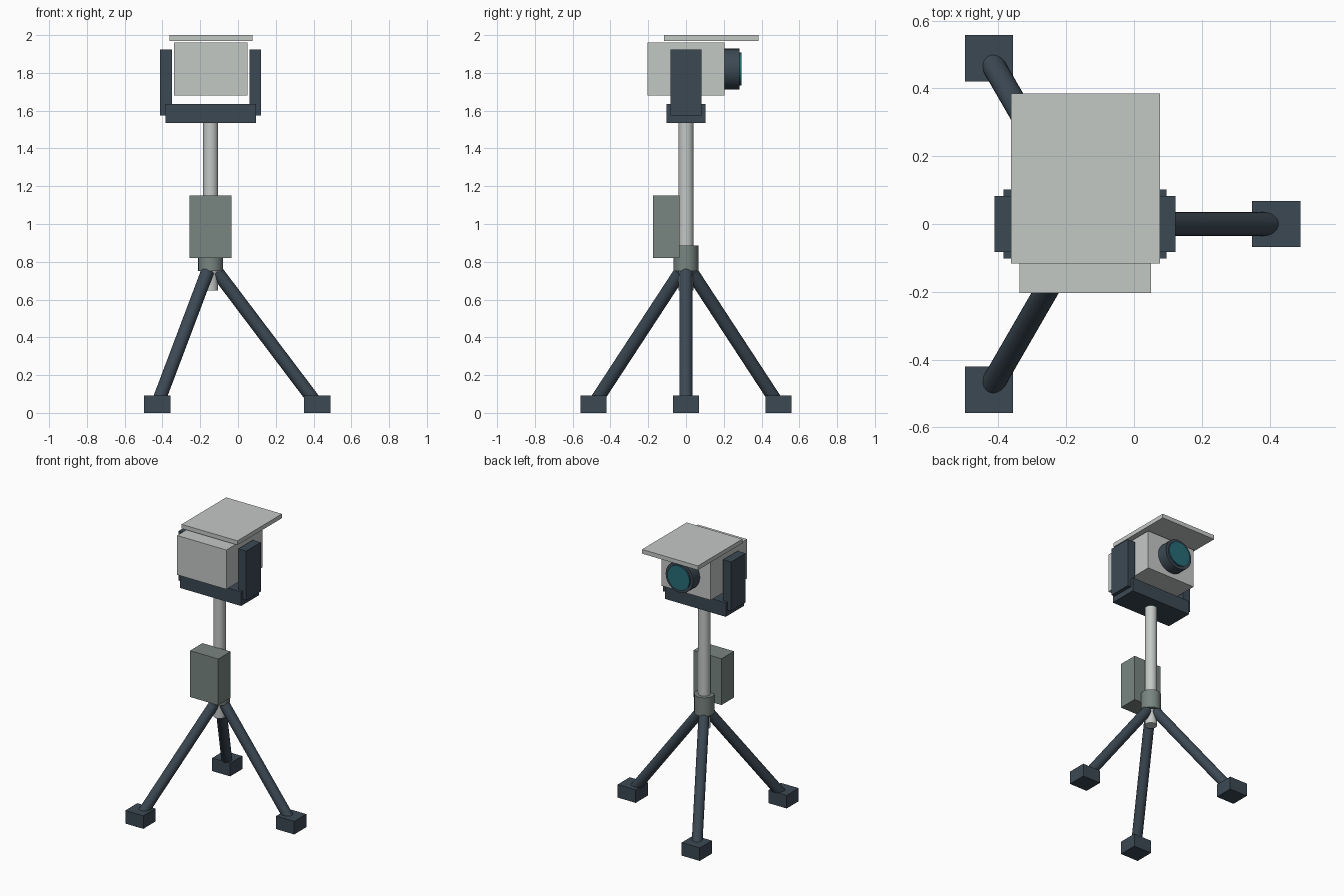
import bpy
import math
from mathutils import Vector

cube = bpy.data.objects.get("Cube")
if cube:
    bpy.data.objects.remove(cube, do_unlink=True)


def material(name, r, g, b):
    mat = bpy.data.materials.new(name)
    mat.use_nodes = True
    mat.diffuse_color = (r, g, b, 1)
    shader = next(n for n in mat.node_tree.nodes if n.type == 'BSDF_PRINCIPLED')
    shader.inputs["Base Color"].default_value = (r, g, b, 1)
    return mat


light_grey = material("light grey", 0.55, 0.58, 0.56)
grey_green = material("grey green", 0.19, 0.235, 0.22)
dark_slate = material("dark slate", 0.045, 0.066, 0.088)
teal_glass = material("teal glass", 0.02, 0.15, 0.19)


def box(name, mat, x, y, z):
    """Box spanning three (low, high) ranges."""
    spans = (x, y, z)
    bpy.ops.mesh.primitive_cube_add(size=1, location=[(a + b) / 2 for a, b in spans])
    obj = bpy.context.object
    obj.name = name
    obj.scale = [b - a for a, b in spans]
    bpy.ops.object.transform_apply(location=False, rotation=False, scale=True)
    obj.data.materials.append(mat)
    return obj


def rod(name, mat, start, end, radius, sides=24):
    """Cylinder running from start to end."""
    start, end = Vector(start), Vector(end)
    axis = end - start
    bpy.ops.mesh.primitive_cylinder_add(
        vertices=sides, radius=radius, depth=axis.length, location=(start + end) / 2,
        rotation=axis.to_track_quat('Z', 'Y').to_euler())
    obj = bpy.context.object
    obj.name = name
    obj.data.materials.append(mat)
    bpy.ops.object.shade_smooth_by_angle(angle=math.radians(35))
    return obj


MAST_X = -0.145

# Tripod legs and square feet
for label, degrees in (("left", 0), ("back", 120), ("front", 240)):
    a = math.radians(degrees)

    def spot(distance, z):
        return MAST_X + distance * math.cos(a), distance * math.sin(a), z

    rod(label + "_leg", dark_slate, spot(0.035, 0.745), spot(0.56, 0.05), 0.035)
    fx, fy, _ = spot(0.565, 0)
    box(label + "_foot", dark_slate, (fx - 0.071, fx + 0.071),
        (fy - 0.068, fy + 0.068), (0, 0.093))

# Mast, collar and control box
rod("mast", light_grey, (MAST_X, 0, 0.648), (MAST_X, 0, 1.55), 0.04)
rod("mast_collar", grey_green, (MAST_X, 0, 0.752), (MAST_X, 0, 0.885), 0.066)
box("control_box", grey_green, (-0.256, -0.034), (-0.174, -0.034), (0.82, 1.15))

# Yoke
box("yoke_base", dark_slate, (-0.385, 0.096), (-0.102, 0.102), (1.535, 1.635))
for label, side in (("right", -1), ("left", 1)):
    cx = MAST_X + side * 0.236
    box(label + "_yoke_arm", dark_slate, (cx - 0.031, cx + 0.031),
        (-0.082, 0.082), (1.574, 1.925))

# Sensor housing with sun shield
box("housing", light_grey, (-0.338, 0.05), (-0.203, 0.205), (1.68, 1.96))
box("sun_shield", light_grey, (-0.363, 0.077), (-0.117, 0.385), (1.97, 2.0))

# Lens facing the back
LENS_Z = 1.82


def lens_part(name, mat, y0, y1, radius):
    rod(name, mat, (MAST_X, y0, LENS_Z), (MAST_X, y1, LENS_Z), radius, 32)


lens_part("lens_barrel", dark_slate, 0.2, 0.282, 0.108)
lens_part("lens_rim", dark_slate, 0.28, 0.287, 0.088)
lens_part("lens_glass", teal_glass, 0.285, 0.293, 0.087)
